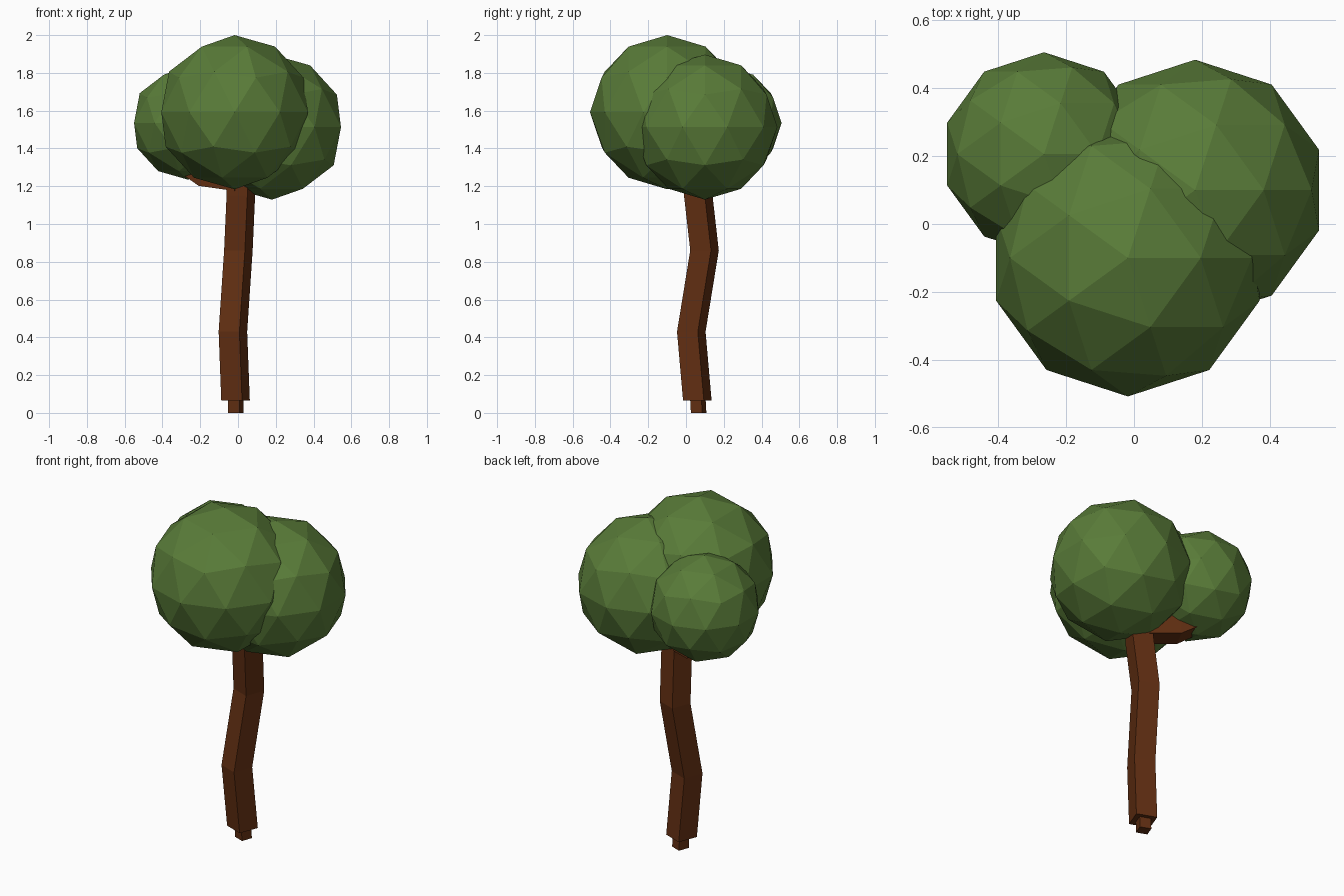
import bpy, bmesh, math
from mathutils import Vector

if "Cube" in bpy.data.objects:
    bpy.data.objects.remove(bpy.data.objects["Cube"])


def material(name, color):
    m = bpy.data.materials.new(name)
    m.diffuse_color = color
    m.use_nodes = True
    m.node_tree.nodes["Principled BSDF"].inputs["Base Color"].default_value = m.diffuse_color
    return m


leaf = material("leaf_green", (0.10, 0.20, 0.04, 1))
bark = material("bark_brown", (0.12, 0.028, 0.006, 1))


def square_tube(name, path, u, v, angle):
    """Four-sided tube; path holds (x, y, z, corner radius), u and v span the section."""
    bm = bmesh.new()
    rings = []
    for x, y, z, r in path:
        ring = []
        for k in range(4):
            a = math.radians(angle + 90 * k)
            ring.append(bm.verts.new(Vector((x, y, z)) + r * (math.cos(a) * u + math.sin(a) * v)))
        rings.append(ring)
    for a, b in zip(rings, rings[1:]):
        for k in range(4):
            n = (k + 1) % 4
            bm.faces.new((a[k], a[n], b[n], b[k]))
    bm.faces.new(rings[0])
    bm.faces.new(rings[-1])
    bmesh.ops.recalc_face_normals(bm, faces=bm.faces)
    me = bpy.data.meshes.new(name)
    bm.to_mesh(me)
    bm.free()
    me.materials.append(bark)
    ob = bpy.data.objects.new(name, me)
    bpy.context.collection.objects.link(ob)


X, Y, Z = Vector((1, 0, 0)), Vector((0, 1, 0)), Vector((0, 0, 1))

# Crooked trunk with a small root stub below it
square_tube("trunk", [(-0.013, 0.06, 0.065, 0.083), (-0.027, 0.028, 0.43, 0.083),
                      (0.002, 0.098, 0.86, 0.083), (0.015, 0.065, 1.15, 0.083),
                      (0.015, 0.055, 1.30, 0.080)], X, Y, 24.5)
square_tube("root_stub", [(-0.011, 0.067, 0.0, 0.045), (-0.012, 0.062, 0.09, 0.045)], X, Y, 24.5)

# Branch reaching into the small leaf ball
side = Vector((0.14, 0.27, 0)).normalized()
square_tube("branch", [(0.01, 0.06, 1.235, 0.085), (-0.18, 0.16, 1.262, 0.085),
                       (-0.27, 0.205, 1.32, 0.08)], side, Z, 45)

# Faceted leaf balls
for name, loc, r in [("front_leaf_ball", (-0.018, -0.10, 1.592), 0.408),
                     ("right_leaf_ball", (0.18, 0.10, 1.513), 0.384),
                     ("left_leaf_ball", (-0.265, 0.206, 1.535), 0.30)]:
    bpy.ops.mesh.primitive_ico_sphere_add(subdivisions=2, radius=r, location=loc)
    ob = bpy.context.object
    ob.name = name
    ob.data.materials.append(leaf)
